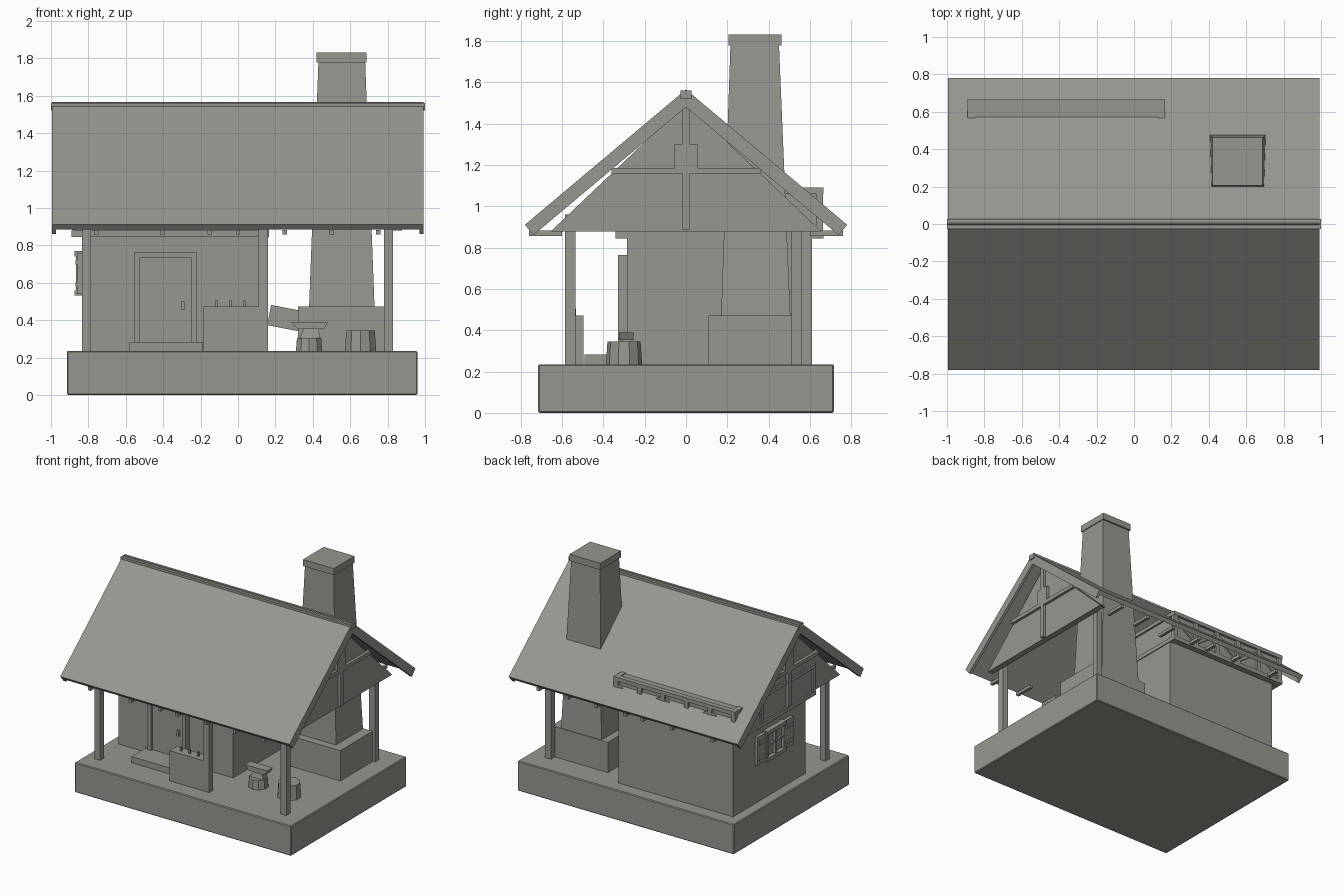
import bpy, bmesh
from math import radians
from mathutils import Matrix, Vector

cube = bpy.data.objects.get("Cube")
if cube:
    bpy.data.objects.remove(cube, do_unlink=True)

clay = bpy.data.materials.new("warm_grey")
clay.use_nodes = True
clay.diffuse_color = (0.31, 0.31, 0.28, 1)
clay.node_tree.nodes["Principled BSDF"].inputs["Base Color"].default_value = clay.diffuse_color


def finish(name, bm):
    bmesh.ops.recalc_face_normals(bm, faces=bm.faces)
    mesh = bpy.data.meshes.new(name)
    bm.to_mesh(mesh)
    bm.free()
    mesh.materials.append(clay)
    obj = bpy.data.objects.new(name, mesh)
    bpy.context.collection.objects.link(obj)
    return obj


def box(name, x, y, z, top=None):
    """Box from (min, max) ranges; top gives other x and y ranges for a taper."""
    bm = bmesh.new()
    tx, ty = top or (x, y)
    rings = []
    for rx, ry, h in ((x, y, z[0]), (tx, ty, z[1])):
        corners = ((0, 0), (1, 0), (1, 1), (0, 1))
        rings.append([bm.verts.new((rx[i], ry[j], h)) for i, j in corners])
    low, high = rings
    bm.faces.new(low)
    bm.faces.new(high)
    for i in range(4):
        j = (i + 1) % 4
        bm.faces.new((low[i], low[j], high[j], high[i]))
    return finish(name, bm)


def prism(name, profile, x0, x1):
    """Extrude a (y, z) profile along x."""
    bm = bmesh.new()
    face = bm.faces.new([bm.verts.new((x0, y, z)) for y, z in profile])
    geom = bmesh.ops.extrude_face_region(bm, geom=[face])["geom"]
    verts = [g for g in geom if isinstance(g, bmesh.types.BMVert)]
    bmesh.ops.translate(bm, verts=verts, vec=(x1 - x0, 0, 0))
    return finish(name, bm)


def drum(name, x, y, z0, z1, r0, r1, sides=10):
    bm = bmesh.new()
    bmesh.ops.create_cone(bm, cap_ends=True, segments=sides, radius1=r0, radius2=r1,
                          depth=z1 - z0, matrix=Matrix.Translation((x, y, (z0 + z1) / 2)))
    return finish(name, bm)


def around(c, half):
    return (c - half, c + half)


# Stone base
FLOOR = 0.235
base = box("stone_base", (-0.915, 0.96), (-0.715, 0.715), (0, FLOOR))
edge = base.modifiers.new("soft_edge", "BEVEL")
edge.width, edge.segments = 0.006, 1

# House body and the overhanging upper wall
box("house_wall", (-0.835, 0.158), (-0.285, 0.61), (FLOOR, 0.85))
box("upper_wall", (-0.875, 0.15), (-0.325, 0.645), (0.85, 1.085))
for z in ((0.845, 0.878), (1.06, 1.09)):
    for y in ((-0.34, -0.30), (0.625, 0.665)):
        box("upper_rail", (-0.89, 0.165), y, z)
    for x in ((-0.89, -0.85), (0.125, 0.165)):
        box("upper_side_rail", x, (-0.34, 0.665), z)
for i in range(6):
    box("back_stud", around(-0.87 + 0.203 * i, 0.018), (0.63, 0.662), (0.85, 1.07))
    if i < 5:
        brace = box("back_brace", (-0.1, 0.1), (0.63, 0.66), (-0.012, 0.012))
        brace.location = (-0.768 + 0.203 * i, 0, 0.968)
        brace.rotation_euler.y = radians(35 if i % 2 else -35)
for y in (-0.32, 0, 0.32, 0.645):
    box("side_stud", (-0.888, -0.86), around(y, 0.018), (0.85, 1.07))

# Roof slopes, edge boards and ridge beam
for side in (-1, 1):
    def slope(thick):
        dy, dz = thick * 0.65, thick * 0.76
        pts = ((0, 1.565), (0.78, 0.91), (0.78 - dy, 0.91 - dz), (0, 1.565 - thick * 1.31))
        return [(side * y, z) for y, z in pts]
    prism("roof_slope", slope(0.034), -0.99, 0.99)
    for x in (-0.995, 0.97):
        prism("roof_edge_board", slope(0.065), x, x + 0.022)
    for x in (-0.757, -0.404, -0.15, 0, 0.25, 0.5, 0.75):
        ends = sorted((side * 0.6, side * 0.76))
        box("joist_end", around(x, 0.012), ends, (0.857, 0.882))
box("ridge_beam", (-1, 1), (-0.027, 0.027), (1.52, 1.56))

# Gable walls with timber crosses
for side in (-1, 1):
    prism("gable_wall", ((-0.655, 0.878), (0.655, 0.878), (0, 1.5)), side * 0.83, side * 0.878)
    x = sorted((side * 0.87, side * 0.9))
    box("gable_post", x, around(0, 0.018), (0.885, 1.5))
    box("gable_bar", x, around(0, 0.36), (1.155, 1.185))
    box("gable_block", x, around(0, 0.055), (1.18, 1.3))

# Porch posts
for x, y in ((-0.81, -0.56), (0.135, -0.56), (0.805, -0.56), (0.805, 0.535)):
    box("porch_post", around(x, 0.025), around(y, 0.025), (FLOOR, 0.89 if y > 0 else 0.96))

# Door, frame, handle and step
box("door", (-0.525, -0.252), (-0.31, -0.28), (FLOOR, 0.735))
for x in ((-0.555, -0.525), (-0.252, -0.222)):
    box("door_jamb", x, (-0.33, -0.28), (FLOOR, 0.765))
box("door_lintel", (-0.525, -0.252), (-0.33, -0.28), (0.735, 0.765))
box("door_handle", (-0.305, -0.287), (-0.325, -0.305), (0.455, 0.5))
box("door_step", (-0.58, -0.19), (-0.49, -0.285), (FLOOR, 0.283))

# Workbench with tool handles
box("workbench", (-0.185, 0.112), (-0.585, -0.495), (FLOOR, 0.472))
for x in (-0.115, -0.04, 0.035):
    box("tool_handle", around(x, 0.007), around(-0.54, 0.007), (0.47, 0.505))

# Side window with shutters
WY = 0.12
box("window_pane", (-0.845, -0.83), around(WY, 0.1), (0.55, 0.75))
for z in (0.545, 0.755):
    box("window_rail", (-0.875, -0.83), around(WY, 0.12), around(z, 0.014))
for dy in (-0.105, 0, 0.105):
    box("window_bar", (-0.865, -0.83), around(WY + dy, 0.01), (0.55, 0.75))
box("window_crossbar", (-0.86, -0.83), around(WY, 0.1), around(0.65, 0.008))
for dy in (-0.17, 0.17):
    box("shutter", (-0.86, -0.83), around(WY + dy, 0.05), (0.54, 0.76))
    for z in (0.59, 0.71):
        box("shutter_batten", (-0.87, -0.85), around(WY + dy, 0.045), around(z, 0.012))

# Hearth and chimney
box("hearth", (0.32, 0.81), (0.11, 0.51), (FLOOR, 0.472))
box("chimney", (0.38, 0.73), (0.17, 0.505), (0.47, 1.78), top=((0.43, 0.68), (0.215, 0.45)))
box("chimney_cap", (0.42, 0.687), (0.205, 0.462), (1.778, 1.83))

# Bellows leaning on the hearth
bellows = box("bellows", (-0.09, 0.09), (0.22, 0.38), (-0.055, 0.055))
bellows.location = (0.255, 0, 0.41)
bellows.rotation_euler.y = radians(11)

# Stump seat, and anvil on its stump
drum("stump_seat", 0.655, -0.30, FLOOR, 0.345, 0.088, 0.08)
drum("anvil_stump", 0.38, -0.29, FLOOR, 0.305, 0.074, 0.068)
box("anvil_waist", (0.33, 0.44), (-0.32, -0.26), (0.305, 0.352),
    top=((0.35, 0.43), (-0.31, -0.27)))
box("anvil_top", (0.32, 0.46), (-0.325, -0.255), (0.352, 0.39),
    top=((0.285, 0.48), (-0.325, -0.255)))
